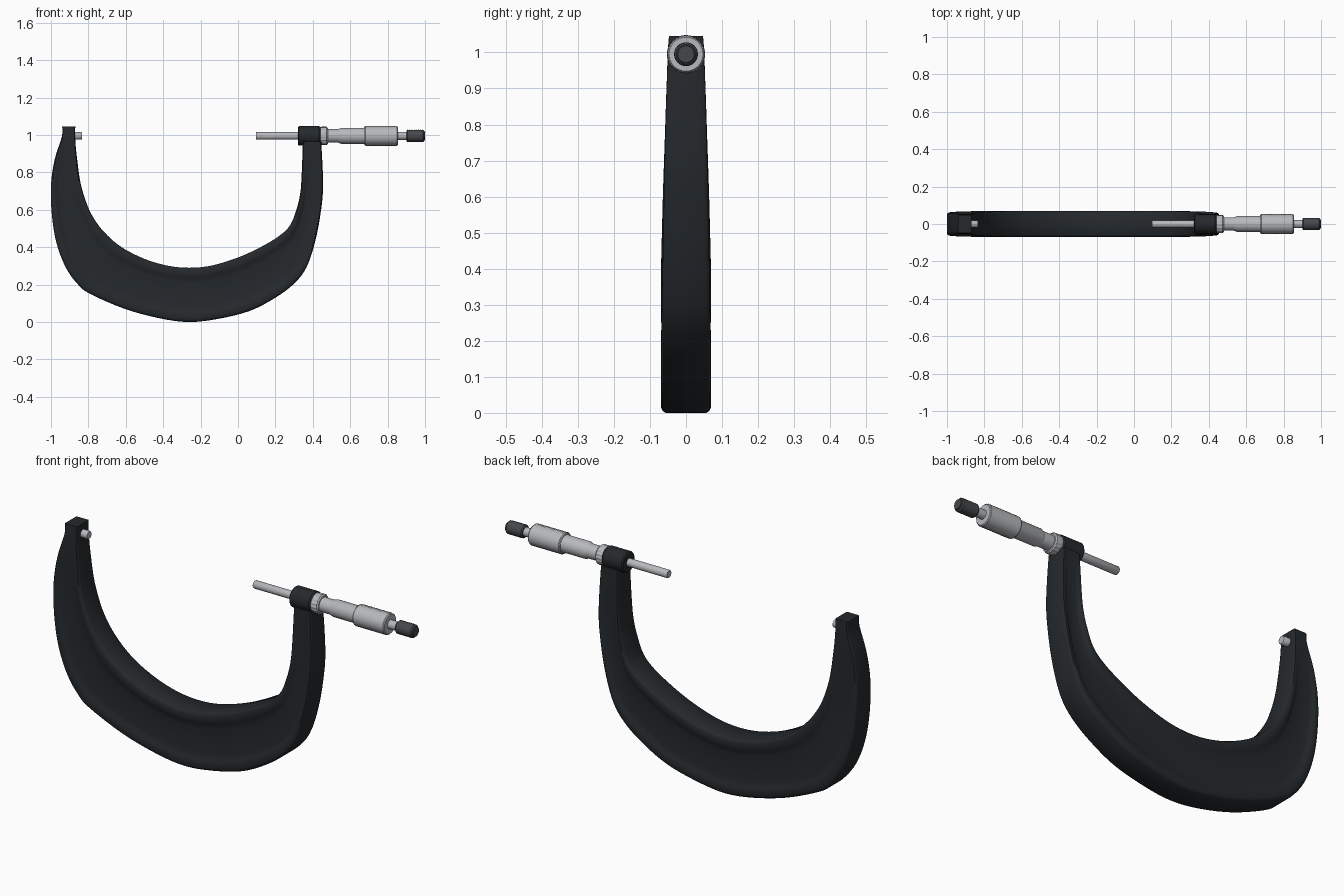
import bpy, bmesh, math
from mathutils import Vector

if "Cube" in bpy.data.objects:
    bpy.data.objects.remove(bpy.data.objects["Cube"])

AXIS_Z = 0.995


def material(name, rgb):
    m = bpy.data.materials.new(name)
    m.diffuse_color = (*rgb, 1)
    m.use_nodes = True
    m.node_tree.nodes["Principled BSDF"].inputs["Base Color"].default_value = m.diffuse_color
    return m


BLACK = material("black_enamel", (0.018, 0.022, 0.025))
STEEL = material("satin_steel", (0.47, 0.48, 0.50))
DARK = material("dark_steel", (0.06, 0.065, 0.07))


def loft(name, rings, mat, angle=35):
    """Skin closed rings of points and cap both ends."""
    bm = bmesh.new()
    vs = [[bm.verts.new(p) for p in ring] for ring in rings]
    n = len(vs[0])
    for a, b in zip(vs, vs[1:]):
        for i in range(n):
            bm.faces.new((a[i], a[(i + 1) % n], b[(i + 1) % n], b[i]))
    bm.faces.new(vs[0])
    bm.faces.new(vs[-1])
    bmesh.ops.recalc_face_normals(bm, faces=bm.faces)
    me = bpy.data.meshes.new(name)
    bm.to_mesh(me)
    bm.free()
    me.materials.append(mat)
    ob = bpy.data.objects.new(name, me)
    bpy.context.collection.objects.link(ob)
    bpy.context.view_layer.objects.active = ob
    ob.select_set(True)
    bpy.ops.object.shade_smooth_by_angle(angle=math.radians(angle))
    ob.select_set(False)
    return ob


def ring(x, radius, n):
    """Circle round the measuring axis; radius may depend on the index."""
    pts = []
    for i in range(n):
        r = radius(i) if callable(radius) else radius
        a = 2 * math.pi * i / n
        pts.append((x, r * math.cos(a), AXIS_Z + r * math.sin(a)))
    return pts


def lathe(name, profile, mat, n=48):
    return loft(name, [ring(x, r, n) for x, r in profile], mat)


def knurl(name, x0, x1, r, depth, rows, n, mat):
    """Diamond knurled grip with chamfered ends."""
    c = 0.006
    rings = [ring(x0, r - c, n)]
    for j in range(rows + 1):
        x = x0 + c + (x1 - x0 - 2 * c) * j / rows
        rings.append(ring(x, lambda i: r - depth * ((i + j) % 2), n))
    rings.append(ring(x1, r - c, n))
    return loft(name, rings, mat, 15)


def catmull(p, i, t):
    a, b, c, d = (p[min(max(k, 0), len(p) - 1)] for k in (i - 1, i, i + 1, i + 2))
    return 0.5 * (2 * b + (c - a) * t + (2 * a - 5 * b + 4 * c - d) * t ** 2
                  + (3 * b - a - 3 * c + d) * t ** 3)


# Bow frame stations: outer x, z and inner x, z
stations = [Vector(s) for s in (
    (-.94, 1.045, -.87, 1.045), (-.942, .99, -.87, .97), (-.98, .87, -.86, .87),
    (-1, .73, -.84, .735), (-.995, .57, -.80, .61), (-.97, .42, -.755, .53),
    (-.92, .29, -.71, .475), (-.855, .20, -.65, .42), (-.79, .15, -.58, .375),
    (-.605, .07, -.48, .33), (-.42, .02, -.37, .30), (-.26, .0, -.26, .29),
    (-.10, .018, -.14, .302), (.065, .06, 0, .345), (.20, .13, .12, .40),
    (.30, .205, .22, .46), (.365, .29, .28, .52), (.41, .42, .315, .61),
    (.44, .57, .333, .69), (.455, .73, .34, .78), (.445, .965, .347, .965))]

# Half section: position from outer to inner edge, edge rounding, recess share
section = ((0, .012, 0), (.02, .004, 0), (.05, 0, 0), (.13, 0, 0), (.17, 0, .25),
           (.22, 0, .75), (.27, 0, 1), (.73, 0, 1), (.78, 0, .75), (.83, 0, .25),
           (.87, 0, 0), (.95, 0, 0), (.98, .004, 0), (1, .012, 0))
rings = []
last = len(stations) - 1
for k in range(last * 4 + 1):
    i = min(k // 4, last - 1)
    s = catmull(stations, i, k / 4 - i)
    outer, inner = Vector((s[0], s[1])), Vector((s[2], s[3]))
    z = (s[1] + s[3]) / 2
    half = .047 + .022 * min(1, max(0, (1.045 - z) / .75)) ** .7
    recess = .012 * min(1, max(0, (.95 - z) / .35))
    rim = min(1, (outer - inner).length / .12)
    pts = []
    for side in (-1, 1):
        for f, edge, dip in (section if side < 0 else section[::-1]):
            p = outer.lerp(inner, f)
            pts.append((p.x, side * (half - edge * rim - dip * recess), p.y))
    rings.append(pts)
loft("bow_frame", rings, BLACK, 40)

# Fixed anvil and moving spindle
lathe("anvil", ((-.89, .02), (-.838, .02), (-.835, .018)), STEEL, 32)
lathe("spindle", ((.095, .018), (.098, .02), (.34, .02)), STEEL, 32)

# Barrel boss on top of the frame
lathe("spindle_boss", ((.32, .046), (.326, .052), (.433, .052), (.44, .047)), BLACK)

# Grooved lock ring
loft("lock_ring", [ring(x, r, 64) for x, r in ((.436, .042), (.44, .047))]
     + [ring(x, lambda i: .049 if i % 4 < 2 else .0465, 64) for x in (.446, .474)]
     + [ring(.48, .042, 64)], STEEL, 25)

# Sleeve and tapered thimble
lathe("sleeve", ((.47, .036), (.56, .036)), STEEL)
lathe("thimble", ((.535, .036), (.55, .042), (.67, .042), (.68, .046)), STEEL)
knurl("thimble_grip", .675, .855, .053, .003, 26, 72, STEEL)

# Ratchet stop
lathe("ratchet_stem", ((.845, .022), (.91, .022)), STEEL, 32)
knurl("ratchet_knob", .90, .995, .033, .002, 14, 48, DARK)
lathe("ratchet_cap", ((.985, .025), (.998, .025), (1.0, .023)), DARK, 32)
